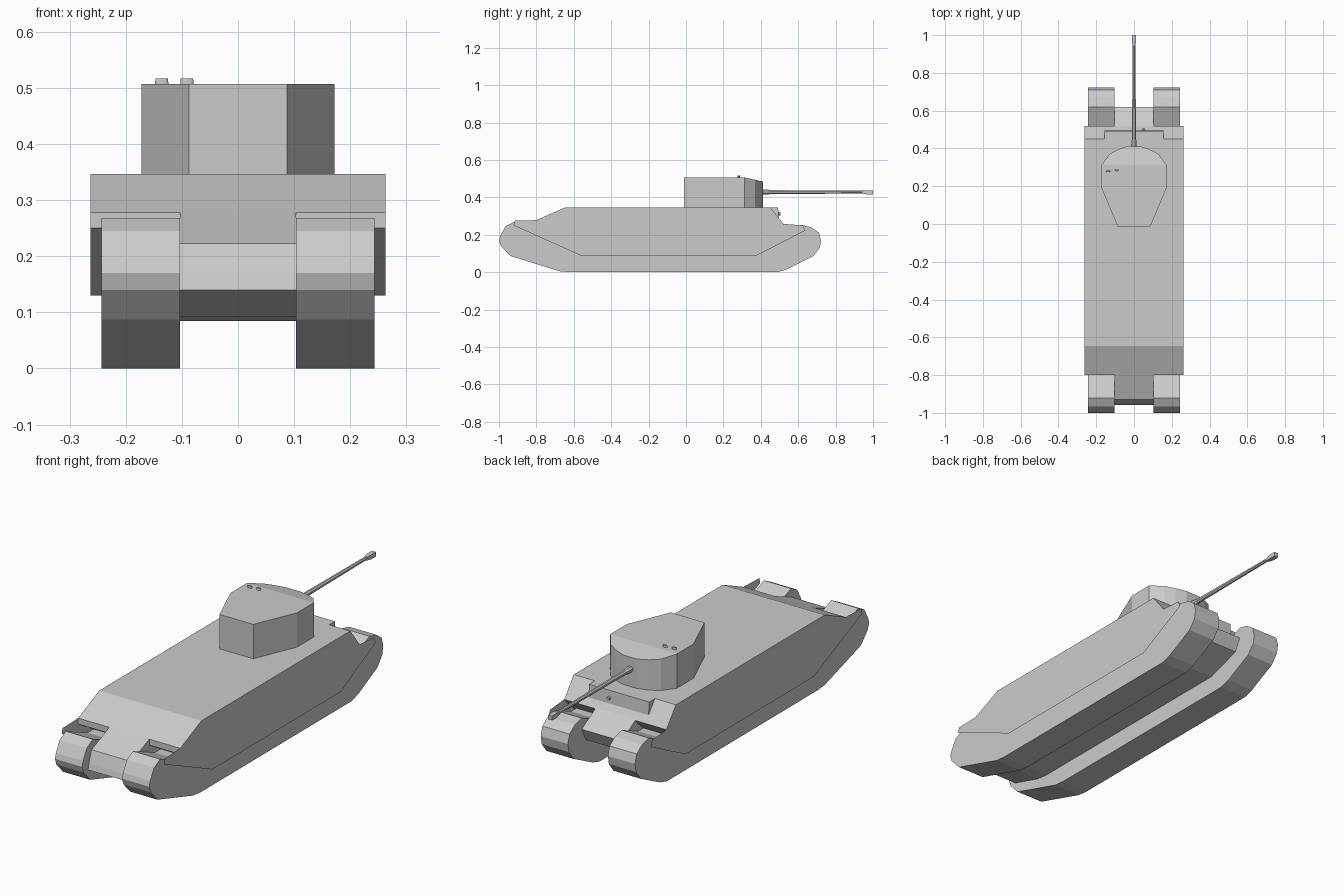
import bpy, bmesh, math

if "Cube" in bpy.data.objects:
    bpy.data.objects.remove(bpy.data.objects["Cube"])


def finish(name, bm):
    bmesh.ops.recalc_face_normals(bm, faces=bm.faces)
    me = bpy.data.meshes.new(name)
    bm.to_mesh(me)
    bm.free()
    ob = bpy.data.objects.new(name, me)
    bpy.context.collection.objects.link(ob)
    return ob


def prism(name, pts, x0, x1):
    """Extrude a (y, z) side profile from x0 to x1; equal values give a flat plate."""
    bm = bmesh.new()
    face = bm.faces.new([bm.verts.new((x0, y, z)) for y, z in pts])
    if x0 != x1:
        new = bmesh.ops.extrude_face_region(bm, geom=[face])["geom"]
        bmesh.ops.translate(bm, vec=(x1 - x0, 0, 0),
                            verts=[v for v in new if isinstance(v, bmesh.types.BMVert)])
        if face.is_valid and len(bm.faces) == len(pts) + 1:
            bm.faces.new([v for v in face.verts])
    return finish(name, bm)


def tube(name, rings, z, sides, x=0.0):
    """Loft faceted rings (y, radius) along y."""
    bm = bmesh.new()
    loops = []
    for y, r in rings:
        loops.append([bm.verts.new((x + r * math.cos(2 * math.pi * (i + .5) / sides), y,
                                    z + r * math.sin(2 * math.pi * (i + .5) / sides)))
                      for i in range(sides)])
    for a, b in zip(loops, loops[1:]):
        for i in range(sides):
            j = (i + 1) % sides
            bm.faces.new((a[i], a[j], b[j], b[i]))
    bm.faces.new(loops[0])
    bm.faces.new(loops[-1])
    return finish(name, bm)


# Tracks and thin outer skirts, both sides
track = [(-.675, .005), (-.62, 0), (.49, 0), (.54, .015), (.68, .085), (.715, .13),
         (.722, .17), (.71, .212), (.67, .24), (.62, .252), (.50, .20), (-.76, .20),
         (-.92, .268), (-.965, .245), (-.993, .195), (-1, .17), (-.99, .14), (-.94, .087)]
skirt = [(-.915, .275), (-.922, .25), (-.565, .09), (.38, .09), (.637, .222),
         (.625, .25), (.52, .258), (.45, .347), (-.645, .347), (-.80, .278)]
for side, s in (("left", -1), ("right", 1)):
    prism(side + "_track", track, s * .103, s * .243)
    prism(side + "_skirt", skirt, s * .2632, s * .2632)

# Upper hull over the tracks
prism("upper_hull", [(-.80, .278), (-.645, .347), (.45, .347), (.52, .258), (.50, .235),
                     (.38, .13), (-.60, .13), (-.80, .25)], -.263, .263)

# Narrow hull between the tracks
prism("lower_hull", [(-.79, .2825), (-.93, .223), (-.95, .168), (-.957, .14), (-.80, .092),
                     (-.74, .085), (.42, .085), (.59, .14), (.62, .20), (.515, .262),
                     (.45, .33), (-.70, .318)], -.103, .103)

# Driver's front box with a small gun port
prism("front_box", [(.40, .347), (.492, .347), (.497, .285), (.40, .285)], -.155, .155)
tube("front_box_gun_port", [(.48, .010), (.505, .008)], .312, 6, .05)

# Turret: plan outline, flat roof with a sloping front part
half = [(.087, -.012), (.172, .19), (.172, .312), (.13, .37), (.087, .394), (.035, .411)]
plan = half + [(-x, y) for x, y in reversed(half)]
bm = bmesh.new()
low = [bm.verts.new((x, y, .345)) for x, y in plan]
top = [bm.verts.new((x, y, .507 - max(0, y - .312) * .23)) for x, y in plan]
n = len(plan)
for i in range(n):
    j = (i + 1) % n
    bm.faces.new((low[i], low[j], top[j], top[i]))
bm.faces.new(low)
bm.faces.new(top[2:n - 2])
bm.faces.new(top[:3] + top[n - 3:])
finish("turret", bm)

# Two roof periscopes
for i, (x, y) in enumerate(((-.136, .28), (-.091, .284))):
    bm = bmesh.new()
    bmesh.ops.create_cone(bm, cap_ends=True, segments=8, radius1=.0125, radius2=.011, depth=.014)
    for v in bm.verts:
        v.co.y *= .4
    bmesh.ops.translate(bm, vec=(x, y, .510), verts=bm.verts)
    finish(f"periscope_{i + 1}", bm)

# Gun with sleeve and muzzle brake
tube("gun_sleeve", [(.39, .016), (.44, .014), (.455, .010)], .428, 8)
tube("gun_barrel", [(.44, .0115), (.97, .008)], .428, 8)
tube("muzzle_brake", [(.935, .009), (.965, .015), (1.0, .015)], .427, 4)
